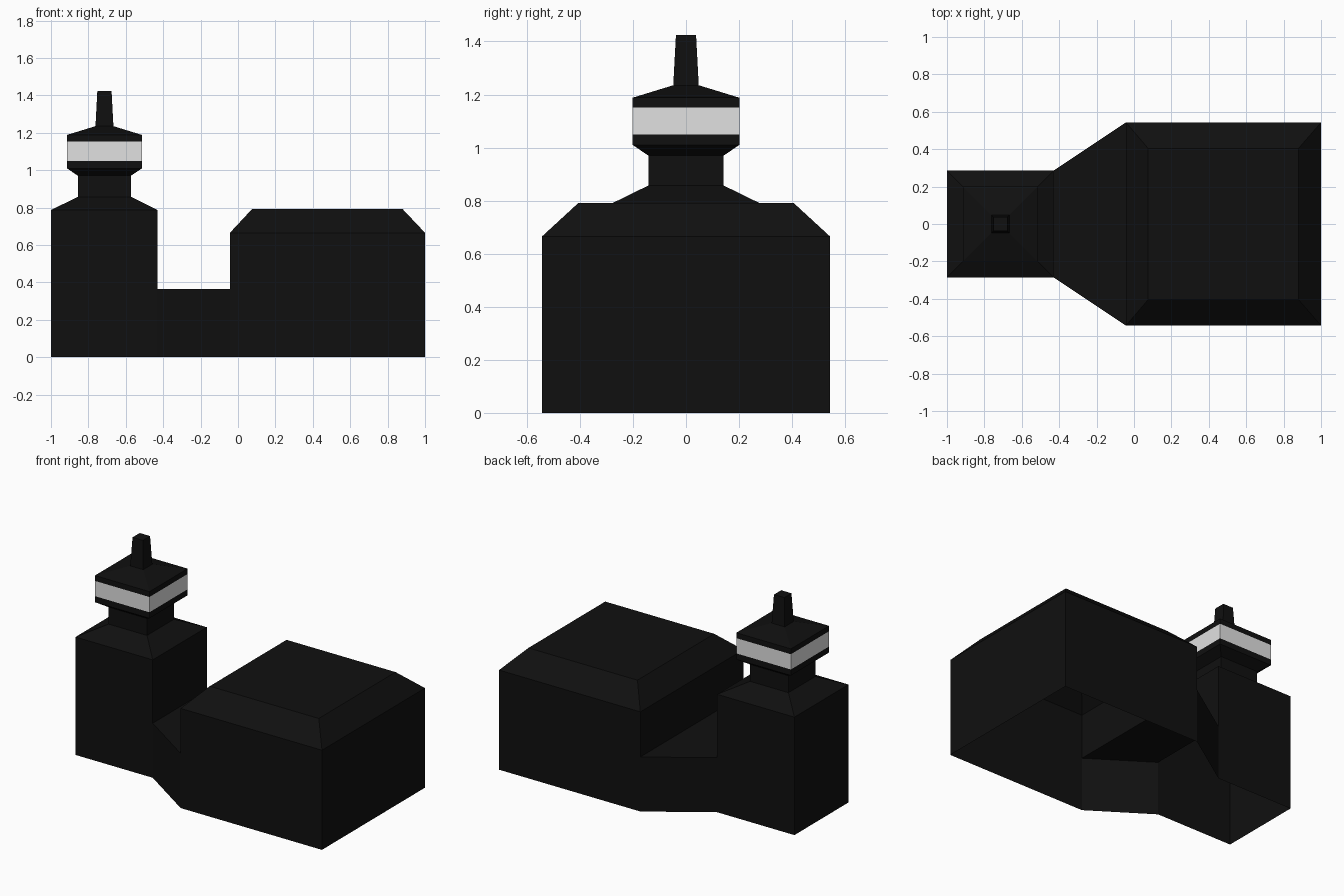
import bpy

if "Cube" in bpy.data.objects:
    bpy.data.objects.remove(bpy.data.objects["Cube"])


def material(name, color):
    m = bpy.data.materials.new(name)
    m.diffuse_color = (*color, 1)
    m.use_nodes = True
    m.node_tree.nodes["Principled BSDF"].inputs["Base Color"].default_value = m.diffuse_color
    return m


black = material("black", (0.005, 0.005, 0.005))
pale = material("pale grey", (0.75, 0.75, 0.75))


def build(name, verts, faces, mat):
    mesh = bpy.data.meshes.new(name)
    mesh.from_pydata(verts, [], faces)
    mesh.materials.append(mat)
    obj = bpy.data.objects.new(name, mesh)
    bpy.context.collection.objects.link(obj)
    return obj


def loft(name, rings, mat, cap=False, skip=None):
    """Stack rectangles (x0, x1, half_y, z); skip = side left open in the lowest band."""
    verts, faces = [], []
    for x0, x1, y, z in rings:
        verts += [(x0, -y, z), (x1, -y, z), (x1, y, z), (x0, y, z)]
    for r in range(len(rings) - 1):
        for s in range(4):
            if r == 0 and s == skip:
                continue
            a, b = r * 4 + s, r * 4 + (s + 1) % 4
            faces.append((a, b, b + 4, a + 4))
    if cap:
        n = len(verts)
        faces.append((n - 4, n - 3, n - 2, n - 1))
    return build(name, verts, faces, mat)


CX = -0.714            # tower axis
TX, TY = -0.43, 0.285  # tower inner wall and half depth
BX, BY = -0.043, 0.543  # block inner wall and half depth
BRIDGE = 0.364


def sq(h, z):
    return (CX - h, CX + h, h, z)


# Tower shell with shoulder, neck and flared underside (open bottom)
loft("tower", [(-1, TX, TY, 0), (-1, TX, TY, BRIDGE), (-1, TX, TY, 0.787),
               sq(0.142, 0.857), sq(0.142, 0.97), sq(0.201, 1.01),
               sq(0.201, 1.05)], black, skip=1)

# Pale band around the head
loft("head_band", [sq(0.201, 1.05), sq(0.201, 1.152)], pale)

# Pyramid roof and spire
loft("roof_spire", [sq(0.201, 1.152), sq(0.201, 1.188), sq(0.048, 1.235),
                    sq(0.038, 1.424)], black, cap=True)

# Main block with chamfered top (open bottom)
loft("main_block", [(BX, 1, BY, 0), (BX, 1, BY, BRIDGE), (BX, 1, BY, 0.665),
                    (0.075, 0.88, 0.405, 0.792)], black, cap=True, skip=3)

# Tapered bridge joining tower and block
build("bridge", [(x, y, z) for z in (0, BRIDGE)
                 for x, y in ((TX, -TY), (BX, -BY), (BX, BY), (TX, TY))],
      [(0, 1, 5, 4), (2, 3, 7, 6), (4, 5, 6, 7)], black)
